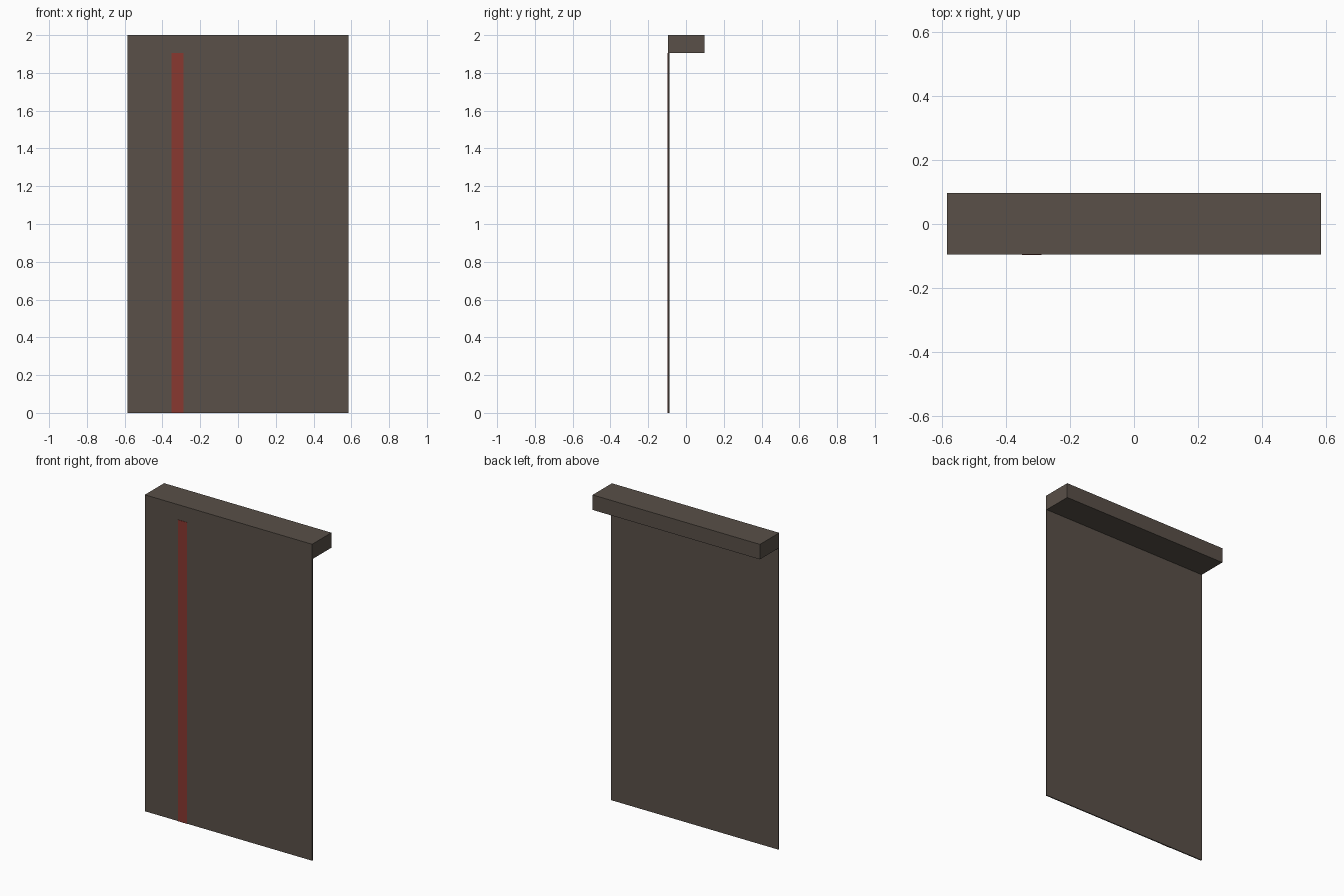
import bpy

if "Cube" in bpy.data.objects:
    bpy.data.objects.remove(bpy.data.objects["Cube"])


def material(name, color):
    m = bpy.data.materials.new(name)
    m.diffuse_color = color
    m.use_nodes = True
    m.node_tree.nodes["Principled BSDF"].inputs["Base Color"].default_value = m.diffuse_color
    return m


def box(name, x, y, z, mat):
    """Axis-aligned box from (min, max) ranges."""
    bpy.ops.mesh.primitive_cube_add(size=1, location=[(a + b) / 2 for a, b in (x, y, z)])
    ob = bpy.context.object
    ob.name = name
    ob.scale = [b - a for a, b in (x, y, z)]
    bpy.ops.object.transform_apply(location=False, rotation=False, scale=True)
    ob.data.materials.append(mat)
    return ob


cloth = material("dark_cloth", (0.10, 0.08, 0.065, 1))
red = material("red_stripe", (0.25, 0.04, 0.03, 1))

# Header across the top, projecting to the back
box("header_box", (-0.585, 0.585), (-0.095, 0.097), (1.905, 2.0), cloth)
# Thin hanging panel, flush with the front of the header
box("hanging_panel", (-0.585, 0.585), (-0.095, -0.088), (0, 1.905), cloth)
# Raised vertical stripe on the front
box("stripe", (-0.351, -0.289), (-0.097, -0.091), (0, 1.905), red)
